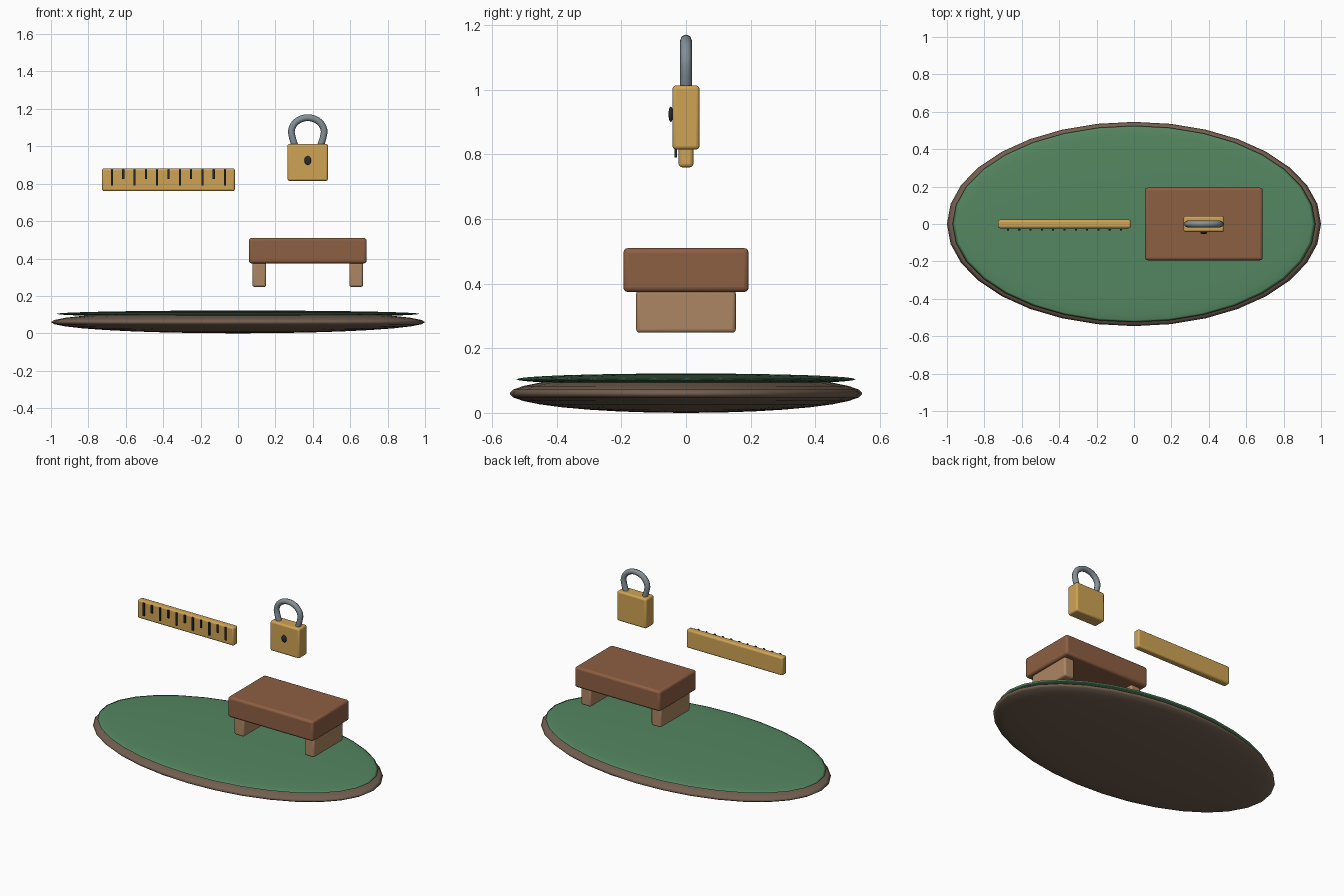
import bpy, math

if "Cube" in bpy.data.objects:
    bpy.data.objects.remove(bpy.data.objects["Cube"])


def material(name, rgb):
    m = bpy.data.materials.new(name)
    m.diffuse_color = (*rgb, 1)
    m.use_nodes = True
    m.node_tree.nodes["Principled BSDF"].inputs["Base Color"].default_value = m.diffuse_color
    return m


EARTH = material("earth", (0.17, 0.115, 0.08))
GREEN = material("grass", (0.09, 0.24, 0.12))
BROWN = material("brown_wood", (0.27, 0.115, 0.055))
TAN = material("light_wood", (0.42, 0.24, 0.125))
GOLD = material("brass", (0.63, 0.37, 0.09))
STEEL = material("steel", (0.23, 0.28, 0.31))
DARK = material("dark", (0.02, 0.025, 0.03))


def finish(name, mat):
    ob = bpy.context.object
    ob.name = name
    ob.data.materials.append(mat)
    return ob


def box(name, center, size, mat, bevel=0):
    bpy.ops.mesh.primitive_cube_add(size=1, location=center)
    ob = finish(name, mat)
    ob.scale = size
    bpy.ops.object.transform_apply(location=False, rotation=False, scale=True)
    if bevel:
        b = ob.modifiers.new("bevel", 'BEVEL')
        b.width, b.segments = bevel, 3
        bpy.ops.object.shade_smooth_by_angle()
    return ob


def ellipsoid(name, center, radii, mat, seg=32, rings=16):
    bpy.ops.mesh.primitive_uv_sphere_add(segments=seg, ring_count=rings, radius=1, location=center)
    ob = finish(name, mat)
    ob.scale = radii
    bpy.ops.object.transform_apply(location=False, rotation=False, scale=True)
    bpy.ops.object.shade_smooth()
    return ob


# oval ground with a grass layer
ellipsoid("ground_base", (0, 0, 0.06), (1, 0.546, 0.06), EARTH)
ellipsoid("grass_top", (0, 0, 0.104), (0.97, 0.525, 0.018), GREEN)

# bench
BX = 0.373
box("bench_seat", (BX, 0, 0.442), (0.63, 0.388, 0.136), BROWN, 0.015)
for side, s in (("left", -1), ("right", 1)):
    box(f"bench_leg_{side}", (BX + s * 0.259, 0, 0.314), (0.073, 0.308, 0.132), TAN, 0.011)

# ruler with alternating long and short ticks
box("ruler", (-0.372, 0, 0.821), (0.711, 0.046, 0.122), GOLD, 0.011)
for i in range(11):
    h = 0.052 if i % 2 else 0.086
    box(f"ruler_tick_{i}", (-0.674 + i * 0.0605, -0.032, 0.877 - h / 2), (0.011, 0.008, h), DARK)

# padlock body and keyhole
box("padlock_body", (BX, 0, 0.914), (0.216, 0.084, 0.198), GOLD, 0.011)
ellipsoid("keyhole", (BX, -0.047, 0.924), (0.018, 0.007, 0.024), DARK, 16, 8)

# shackle: arch whose legs lean inwards at the bottom
path = [(0.068, 1.0), (0.082, 1.045)]
path += [(0.088 * math.cos(a), 1.075 + 0.078 * math.sin(a))
         for a in (math.pi * i / 16 for i in range(17))]
path += [(-0.082, 1.045), (-0.068, 1.0)]
curve = bpy.data.curves.new("shackle", 'CURVE')
curve.dimensions = '3D'
curve.bevel_depth = 0.018
curve.bevel_resolution = 2
curve.use_fill_caps = True
spline = curve.splines.new('POLY')
spline.points.add(len(path) - 1)
for p, (x, z) in zip(spline.points, path):
    p.co = (BX + x, 0, z, 1)
    
shackle = bpy.data.objects.new("shackle", curve)
bpy.context.collection.objects.link(shackle)
curve.materials.append(STEEL)
for p in (spline,):
    p.use_smooth = True
